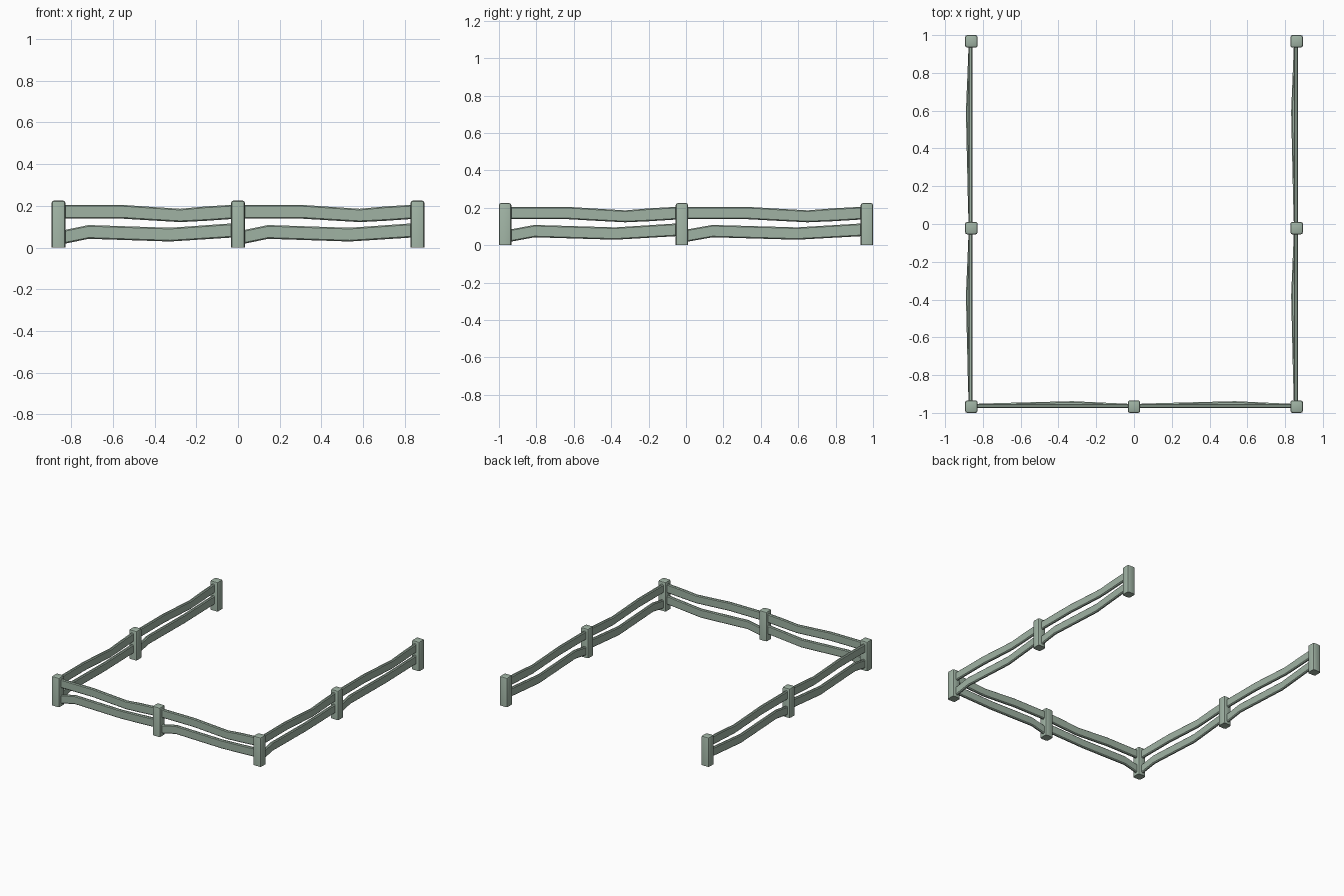
import bpy, bmesh
from mathutils import Vector

if "Cube" in bpy.data.objects:
    bpy.data.objects.remove(bpy.data.objects["Cube"])

wood = bpy.data.materials.new("sage_green")
wood.diffuse_color = (0.35, 0.45, 0.37, 1)
wood.use_nodes = True
wood.node_tree.nodes["Principled BSDF"].inputs["Base Color"].default_value = wood.diffuse_color

PX, PY, HALF, H = 0.861, 0.967, 0.033, 0.225
Z = Vector((0, 0, 1))


def finish(bm, name):
    bmesh.ops.recalc_face_normals(bm, faces=bm.faces)
    me = bpy.data.meshes.new(name)
    bm.to_mesh(me)
    bm.free()
    me.materials.append(wood)
    ob = bpy.data.objects.new(name, me)
    bpy.context.collection.objects.link(ob)
    return ob


def post(x, y, name):
    # square post, chamfered everywhere except round its foot
    bm = bmesh.new()
    bmesh.ops.create_cube(bm, size=1)
    for v in bm.verts:
        v.co = Vector((x + v.co.x * 2 * HALF, y + v.co.y * 2 * HALF, (v.co.z + 0.5) * H))
    edges = [e for e in bm.edges if max(v.co.z for v in e.verts) > 0.01]
    bmesh.ops.bevel(bm, geom=edges, offset=0.011, segments=2, profile=0.5, affect='EDGES')
    finish(bm, name)


def rail(a, b, stations, name):
    # wavy plank; stations: (fraction, bottom, top, sideways shift)
    a, b = Vector(a), Vector(b)
    d = (b - a).normalized()
    side = Vector((-d.y, d.x, 0))
    a, b = a + d * (HALF - 0.005), b - d * (HALF - 0.005)
    bm = bmesh.new()
    rings = []
    w, c = 0.011, 0.006
    for t, lo, hi, s in stations:
        p = a.lerp(b, t) + side * s
        sec = [(-w, lo + c), (-w + c, lo), (w - c, lo), (w, lo + c),
               (w, hi - c), (w - c, hi), (-w + c, hi), (-w, hi - c)]
        rings.append([bm.verts.new(p + side * u + Z * z) for u, z in sec])
    for r, q in zip(rings, rings[1:]):
        for i in range(8):
            j = (i + 1) % 8
            bm.faces.new((r[i], r[j], q[j], q[i]))
    bm.faces.new(rings[0])
    bm.faces.new(rings[-1])
    finish(bm, name)


UPPER = [(0, 0.139, 0.205, 0.004), (0.34, 0.139, 0.205, 0.004),
         (0.50, 0.131, 0.196, 0.004), (0.69, 0.122, 0.186, 0.004),
         (0.84, 0.128, 0.197, 0.004), (1, 0.137, 0.205, 0.004)]
LOWER = [(0, 0.018, 0.084, 0.004), (0.145, 0.042, 0.108, 0.008),
         (0.63, 0.029, 0.095, 0.018), (1, 0.048, 0.116, 0.004)]

# U-shaped run of posts: front row and two sides
posts = {
    "front_left": (-PX, -PY), "front_middle": (0, -PY), "front_right": (PX, -PY),
    "left_middle": (-PX, -0.022), "left_back": (-PX, PY),
    "right_middle": (PX, -0.022), "right_back": (PX, PY),
}
for n, (x, y) in posts.items():
    post(x, y, n + "_post")

# two rails in each bay, all running toward +x or +y
bays = [("front_left", "front_middle"), ("front_middle", "front_right"),
        ("front_left", "left_middle"), ("left_middle", "left_back"),
        ("front_right", "right_middle"), ("right_middle", "right_back")]
for i, (p, q) in enumerate(bays):
    a, b = (*posts[p], 0), (*posts[q], 0)
    rail(a, b, UPPER, f"upper_rail_{i}")
    rail(a, b, LOWER, f"lower_rail_{i}")

# smooth shading with sharp edges kept
bpy.ops.object.select_all(action='SELECT')
bpy.context.view_layer.objects.active = bpy.context.scene.objects[0]
bpy.ops.object.shade_smooth_by_angle()
